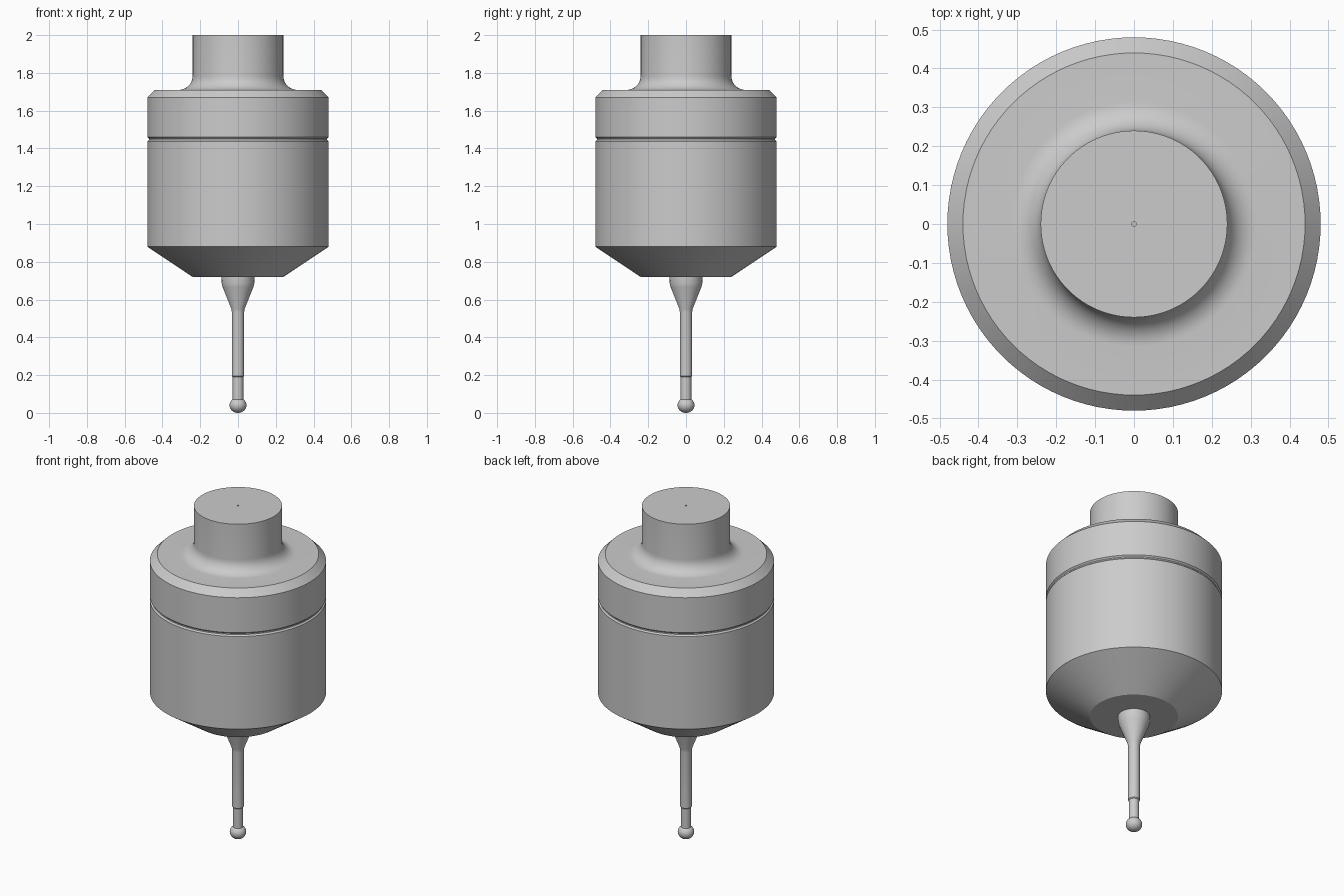
import bpy, bmesh, math

if "Cube" in bpy.data.objects:
    bpy.data.objects.remove(bpy.data.objects["Cube"])

grey = bpy.data.materials.new("grey metal")
grey.diffuse_color = (0.6, 0.6, 0.6, 1)
grey.use_nodes = True
grey.node_tree.nodes["Principled BSDF"].inputs["Base Color"].default_value = grey.diffuse_color


def finish(obj):
    obj.data.materials.append(grey)
    bpy.ops.object.select_all(action='DESELECT')
    obj.select_set(True)
    bpy.context.view_layer.objects.active = obj
    bpy.ops.object.shade_smooth_by_angle(angle=math.radians(25))


def lathe(name, profile, segments):
    """Revolve (radius, z) points around the z axis."""
    bm = bmesh.new()
    verts = [bm.verts.new((r, 0, z)) for r, z in profile]
    edges = [bm.edges.new(pair) for pair in zip(verts, verts[1:])]
    bmesh.ops.spin(bm, geom=verts + edges, cent=(0, 0, 0), axis=(0, 0, 1),
                   angle=math.tau, steps=segments, use_merge=False)
    bmesh.ops.remove_doubles(bm, verts=bm.verts, dist=0.00005)
    bmesh.ops.recalc_face_normals(bm, faces=bm.faces)
    mesh = bpy.data.meshes.new(name)
    bm.to_mesh(mesh)
    bm.free()
    obj = bpy.data.objects.new(name, mesh)
    bpy.context.collection.objects.link(obj)
    finish(obj)


# Housing: tapered base, grooved barrel, chamfered cap, filleted shank
fillet = 0.075
arc = [(0.24 + fillet * (1 - math.sin(a)), 1.71 + fillet * (1 - math.cos(a)))
       for a in (math.radians(90 * i / 10) for i in range(11))]
housing = [(0, 0.72), (0.24, 0.72), (0.48, 0.88), (0.48, 1.437),
           (0.472, 1.445), (0.472, 1.452), (0.48, 1.46),
           (0.48, 1.67), (0.44, 1.71)]
housing += arc
# Shank top with a tiny centre hole
housing += [(0.24, 2.0), (0.006, 2.0), (0.006, 1.99), (0, 1.99)]
lathe("housing", housing, 96)

# Stylus: collar, cone and slim stepped stem
stylus = [(0, 0.05), (0.028, 0.05), (0.028, 0.19), (0.032, 0.195),
          (0.032, 0.53), (0.035, 0.55), (0.081, 0.665),
          (0.086, 0.685), (0.087, 0.72), (0, 0.72)]
lathe("stylus", stylus, 48)

# Ball tip
bpy.ops.mesh.primitive_uv_sphere_add(segments=40, ring_count=20, radius=0.045,
                                     location=(0, 0, 0.045))
ball = bpy.context.object
ball.name = "ball_tip"
ball.scale.z = 0.9
ball.location.z = 0.0405
finish(ball)
